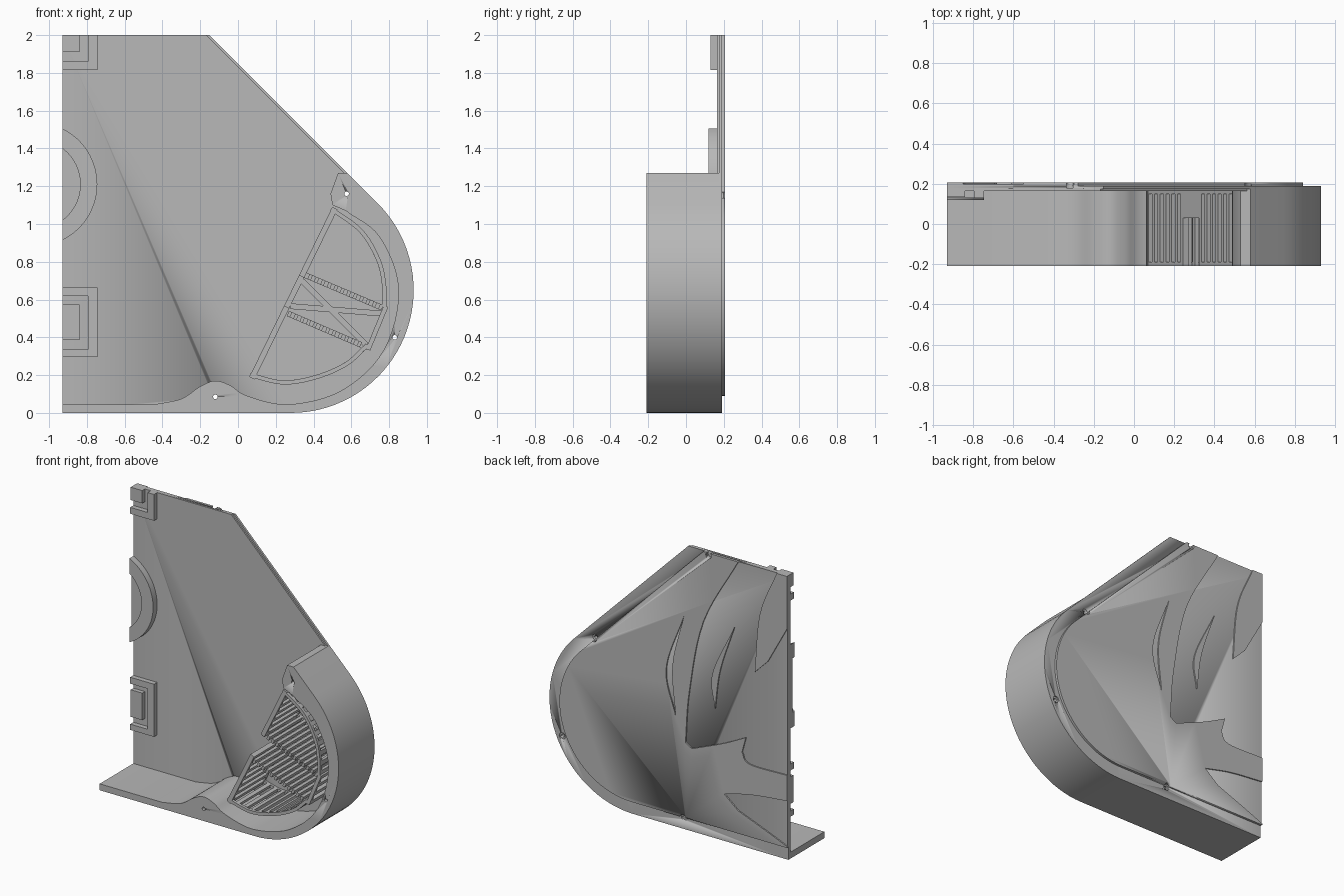
import bpy, bmesh, math
from mathutils import Vector

cube = bpy.data.objects.get("Cube")
if cube:
    bpy.data.objects.remove(cube)

grey = bpy.data.materials.new("plain grey")
grey.use_nodes = True
GREY = (0.48, 0.48, 0.48, 1)
grey.diffuse_color = GREY
grey.node_tree.nodes["Principled BSDF"].inputs["Base Color"].default_value = GREY

LEFT, TOP, FRONT = -0.93, 2.0, -0.21
FLOOR, BACK = 0.165, 0.19


def finish(name, bm):
    bmesh.ops.recalc_face_normals(bm, faces=bm.faces)
    mesh = bpy.data.meshes.new(name)
    bm.to_mesh(mesh)
    bm.free()
    ob = bpy.data.objects.new(name, mesh)
    bpy.context.collection.objects.link(ob)
    mesh.materials.append(grey)
    bpy.ops.object.select_all(action='DESELECT')
    ob.select_set(True)
    bpy.context.view_layer.objects.active = ob
    bpy.ops.object.shade_smooth_by_angle(angle=math.radians(30))
    return ob


def add_prism(bm, pts, y0, y1):
    """Extrude an x-z outline along y."""
    face = bm.faces.new([bm.verts.new((p[0], y0, p[1])) for p in pts])
    new = bmesh.ops.extrude_face_region(bm, geom=[face])["geom"]
    for v in new:
        if isinstance(v, bmesh.types.BMVert):
            v.co.y = y1


def prism(name, pts, y0, y1):
    bm = bmesh.new()
    add_prism(bm, pts, y0, y1)
    return finish(name, bm)


def smooth(pts, n=6):
    """Catmull-Rom curve through the points."""
    p = [Vector(q) for q in pts]
    p = [2 * p[0] - p[1]] + p + [2 * p[-1] - p[-2]]
    out = []
    for a, b, c, d in zip(p, p[1:], p[2:], p[3:]):
        for i in range(n):
            t = i / n
            out.append(0.5 * (2 * b + (c - a) * t + (2 * a - 5 * b + 4 * c - d) * t * t
                              + (3 * b - a - 3 * c + d) * t ** 3))
    return [tuple(v) for v in out + [p[-2]]]


def arc(cx, cz, r, a0, a1, n=32):
    angles = [math.radians(a0 + (a1 - a0) * i / n) for i in range(n + 1)]
    return [(cx + r * math.cos(a), cz + r * math.sin(a)) for a in angles]


def outline(d):
    """Body outline moved inwards by d."""
    r = 0.65 - d
    k = 0.93 + r * math.sqrt(2)
    return [(LEFT, d)] + arc(0.28, 0.65, r, -90, 45) + [(k - TOP, TOP), (LEFT, TOP)]


def ribbon(path, width):
    """Thicken a path to its right-hand side."""
    p = [Vector(q) for q in path]
    side = []
    for i, q in enumerate(p):
        t = (p[min(i + 1, len(p) - 1)] - p[max(i - 1, 0)]).normalized()
        side.append(q + Vector((t.y, -t.x)) * width)
    return [tuple(q) for q in p + side[::-1]]


def at(path, t):
    """Point at fraction t of a path's length."""
    p = [Vector(q) for q in path]
    lengths = [(b - a).length for a, b in zip(p, p[1:])]
    left = t * sum(lengths)
    for a, b, l in zip(p, p[1:], lengths):
        if left <= l:
            return a.lerp(b, left / l)
        left -= l
    return p[-1]


def grille(name, path, width, slots, fill=0.45, front_rail=True):
    """Wall with a rail at each side and bars between its slots."""
    bm = bmesh.new()
    add_prism(bm, ribbon(path, width), 0.15, FLOOR + 0.005)
    if front_rail:
        add_prism(bm, ribbon(path, width), FRONT, -0.19)
    y0 = -0.19 if front_rail else FRONT
    step = 1 / (slots + fill)
    for i in range(slots + 1):
        a, b = i * step, min((i + fill) * step, 1)
        add_prism(bm, ribbon([at(path, a), at(path, b)], width), y0, 0.15)
    return finish(name, bm)


def cut(targets, pts, y0, y1):
    tool = prism("cutter", pts, y0, y1)
    tool.hide_render = True
    for ob in targets:
        bpy.context.view_layer.objects.active = ob
        mod = ob.modifiers.new("cut", 'BOOLEAN')
        mod.operation, mod.solver, mod.object = 'DIFFERENCE', 'EXACT', tool
        bpy.ops.object.modifier_apply(modifier=mod.name)
    bpy.data.objects.remove(tool)


# Back plate with a stepped slanted edge
plate = prism("back_plate", outline(0), 0.175, BACK)
lip = prism("plate_front_layer", outline(0.012), FLOOR, 0.175)

# Deep rim: bottom shelf, screw bump, round side wall and top post
inner = smooth([(0.57, 1.07), (0.75, 0.93), (0.85, 0.65), (0.77, 0.33), (0.55, 0.12),
                (0.27, 0.045), (0.05, 0.09), (-0.04, 0.145), (-0.12, 0.17),
                (-0.2, 0.14), (-0.3, 0.075), (-0.44, 0.045)])
rim_outer = [(LEFT, 0)] + arc(0.28, 0.65, 0.65, -90, 45) + [(0.579, 1.27)]
rim = prism("rim_wall", rim_outer + [(0.53, 1.27), (0.49, 1.16), (0.5, 1.1)]
            + inner + [(LEFT, 0.045)], FRONT, 0.176)

# Raised rear panel with a sunken field
low, high = 0.198, 0.207
base = prism("rear_panel", outline(0.09), BACK, low)
field_edge = (smooth([(-0.55, TOP), (-0.28, 1.51), (-0.17, 0.99), (-0.14, 0.62)])
              + smooth([(-0.19, 0.59), (-0.43, 0.69), (-0.61, 0.78)])
              + smooth([(-0.58, 0.67), (-0.64, 0.6), (LEFT, 0.6)]))
claw_edge = (smooth([(LEFT, 0.42), (-0.66, 0.39), (-0.44, 0.34)])
             + smooth([(-0.55, 0.25), (-0.77, 0.165), (LEFT, 0.1)]))
panel = prism("rear_panel_face", field_edge + claw_edge + outline(0.09)[:-1], low, high)


def crescent(tip, bulge, end, hollow):
    return smooth([tip, bulge, end], 10)[:-1] + smooth([end, hollow, tip], 10)[:-1]


cut([panel], crescent((-0.13, 1.51), (0.01, 1.1), (-0.065, 0.78), (-0.04, 1.14)),
    low - 0.004, high + 0.02)
prism("raised_crescent", crescent((-0.52, 1.53), (-0.35, 1.16), (-0.37, 0.92), (-0.41, 1.2)),
      low, high)
prism("raised_claw", smooth([(-0.85, TOP), (-0.72, 1.68), (-0.68, 1.26)])
      + smooth([(-0.78, 1.36), (LEFT, 1.63)]) + [(LEFT, TOP)], low, high)

# Screw holes, wider at the back
for x, z in [(0.575, 1.16), (0.83, 0.4), (-0.12, 0.085)]:
    cut([rim, lip, plate, base, panel], arc(x, z, 0.012, 0, 337.5, 15), -0.3, 0.3)
    cut([plate, base, panel], arc(x, z, 0.024, 0, 337.5, 15), 0.18, 0.3)
cut([plate, base, panel], arc(-0.32, 1.985, 0.022, 0, 337.5, 15), 0.18, 0.3)


# Stepped clips on the left edge
def block(name, x1, z0, z1, y0):
    prism(name, [(LEFT, z0), (x1, z0), (x1, z1), (LEFT, z1)], y0, FLOOR + 0.002)


prism("top_clip_frame", [(LEFT, 1.815), (-0.745, 1.815), (-0.745, TOP), (-0.795, TOP),
                         (-0.795, 1.86), (LEFT, 1.86)], 0.13, FLOOR + 0.002)
block("top_clip_block", -0.84, 1.91, TOP, 0.135)
prism("lower_clip_frame", [(LEFT, 0.295), (-0.745, 0.295), (-0.745, 0.665), (LEFT, 0.665),
                           (LEFT, 0.62), (-0.795, 0.62), (-0.795, 0.335), (LEFT, 0.335)],
      0.13, FLOOR + 0.002)
block("lower_clip_block", -0.84, 0.385, 0.575, 0.135)

# Round boss on the left edge
ring_out = arc(-1.073, 1.21, 0.328, -64, 64)
ring_in = arc(-1.073, 1.21, 0.238, 53, -53)
prism("round_boss_ring", ring_out + ring_in, 0.12, FLOOR + 0.002)
prism("round_boss_centre", ring_in, 0.145, FLOOR + 0.002)

# Slotted chamber walls
A, B = Vector((0.06, 0.19)), Vector((0.5, 1.09))
grille("straight_grille_lower", [A, A.lerp(B, 0.42)], 0.03, 6)
grille("straight_grille_upper", [A.lerp(B, 0.6), B], 0.03, 6)
prism("straight_wall_middle", ribbon([A.lerp(B, 0.42), A.lerp(B, 0.6)], 0.03), 0.03, FLOOR + 0.003)
grille("round_grille_upper", smooth([(0.5, 1.09), (0.66, 0.97), (0.755, 0.81), (0.785, 0.67),
                                     (0.785, 0.56)]), 0.022, 9)
grille("side_grille", [(0.795, 0.56), (0.7, 0.33)], 0.025, 3)
grille("round_grille_lower", smooth([(0.68, 0.34), (0.58, 0.25), (0.42, 0.18), (0.24, 0.15),
                                     (0.06, 0.19)]), 0.022, 11)

# Comb walls across the chamber and the crossed braces between them
for name, p, q in [("upper_comb", (0.345, 0.75), (0.77, 0.57)),
                   ("lower_comb", (0.27, 0.54), (0.69, 0.36))]:
    grille(name, [p, q], 0.03, 12, 0.5, False)
for name, p, q in [("brace_long", (0.35, 0.71), (0.69, 0.37)),
                   ("brace_flat", (0.28, 0.58), (0.77, 0.54))]:
    prism(name, ribbon([p, q], 0.03), 0.03, FLOOR + 0.003)
